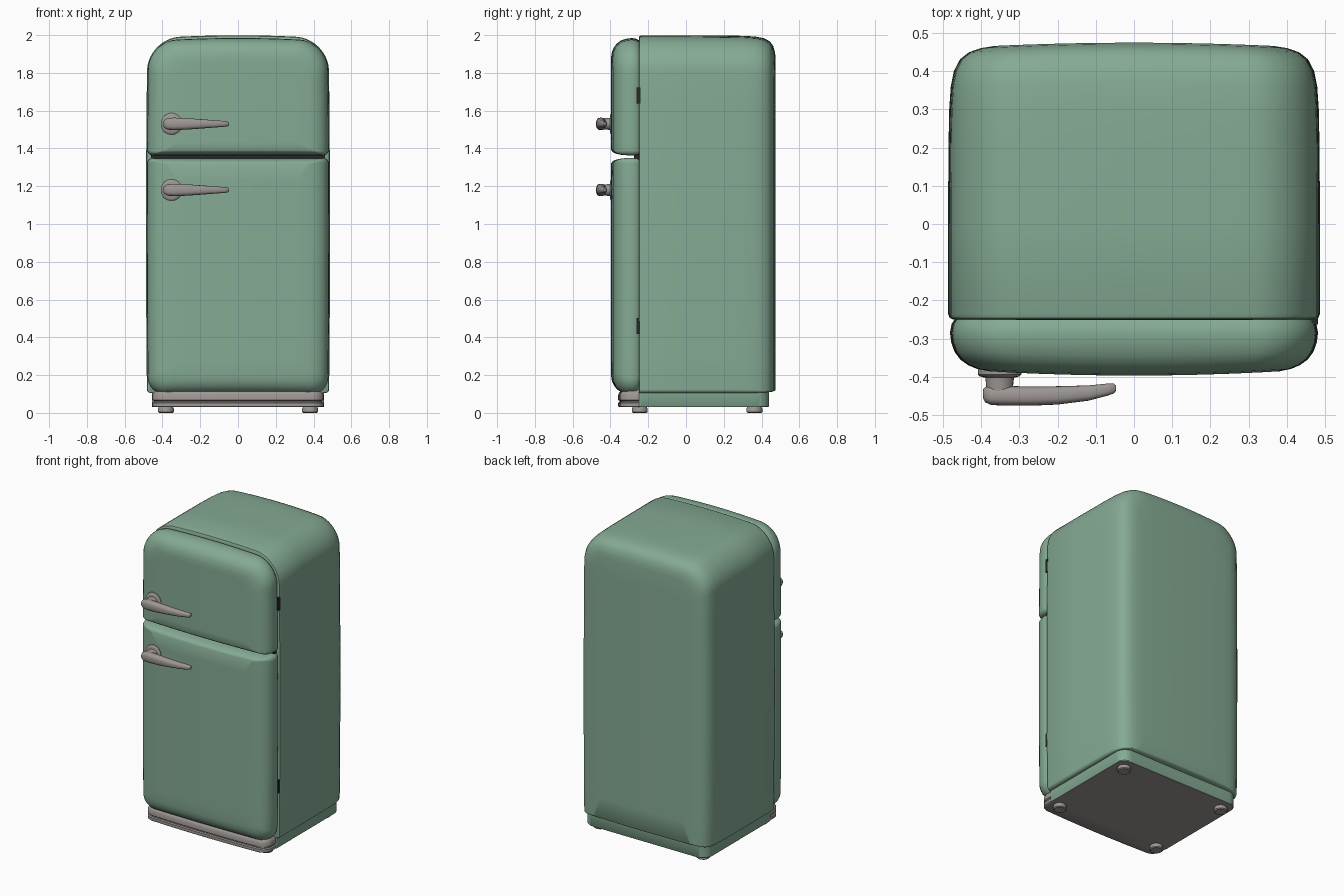
import bpy, bmesh, math
from mathutils import Vector, Matrix

if "Cube" in bpy.data.objects:
    bpy.data.objects.remove(bpy.data.objects["Cube"])


def material(name, rgb):
    m = bpy.data.materials.new(name)
    m.diffuse_color = (*rgb, 1)
    m.use_nodes = True
    m.node_tree.nodes["Principled BSDF"].inputs["Base Color"].default_value = m.diffuse_color
    return m


GREEN = material("sage green enamel", (0.235, 0.405, 0.295))
GRAY = material("warm gray metal", (0.34, 0.31, 0.295))
DARK = material("dark rubber", (0.02, 0.02, 0.02))


def finish(name, bm, mats, angle=40):
    bmesh.ops.recalc_face_normals(bm, faces=bm.faces)
    me = bpy.data.meshes.new(name)
    bm.to_mesh(me)
    bm.free()
    for m in mats:
        me.materials.append(m)
    ob = bpy.data.objects.new(name, me)
    bpy.context.collection.objects.link(ob)
    bpy.ops.object.select_all(action='DESELECT')
    ob.select_set(True)
    bpy.context.view_layer.objects.active = ob
    bpy.ops.object.shade_smooth_by_angle(angle=math.radians(angle))
    return ob


def loft(rings):
    bm = bmesh.new()
    loops = [[bm.verts.new(p) for p in r] for r in rings]
    n = len(loops[0])
    for a, b in zip(loops, loops[1:]):
        for i in range(n):
            j = (i + 1) % n
            bm.faces.new((a[i], a[j], b[j], b[i]))
    bm.faces.new(loops[0])
    bm.faces.new(loops[-1])
    return bm


def rounded_rect(hw, v0, v1, r0, r1, inset=0, f0=1, f1=1):
    """Outline in (u, v); r0/r1 round the low/high corners, f0/f1 scale the inset there."""
    hw, v0, v1 = hw - inset, v0 + f0 * inset, v1 - f1 * inset
    r0, r1 = max(r0 - inset * .5, .01), max(r1 - inset * .5, .01)
    corners = [(hw - r1, v1 - r1, r1, 0), (-hw + r1, v1 - r1, r1, 90),
               (-hw + r0, v0 + r0, r0, 180), (hw - r0, v0 + r0, r0, 270)]
    arcs = []
    for cx, cy, r, a0 in corners:
        arcs.append([Vector((cx + r * math.cos(math.radians(a0 + k * 9)),
                             cy + r * math.sin(math.radians(a0 + k * 9)))) for k in range(11)])
    pts = []
    for i, arc in enumerate(arcs):
        nxt = arcs[(i + 1) % 4][0]
        pts += arc + [arc[-1].lerp(nxt, k / 10) for k in range(1, 10)]
    return pts


def panel(name, hw, z0, z1, r0, r1, profile, bow, f0=1, f1=1, mat=GREEN):
    """Upright pillow shape: outline in xz, swept along y by (y, inset) pairs."""
    steps = [(y, d, 1) for y, d in profile]
    steps += [(*profile[-1], s) for s in (.85, .65, .45, .25, .02)]
    ya, yb = profile[0][0], profile[-1][0]
    zc = (z0 + z1) / 2
    rings = []
    for y, d, s in steps:
        ring = []
        for u, v in rounded_rect(hw, z0, z1, r0, r1, d, f0, f1):
            x, z = u * s, zc + (v - zc) * s
            k = 1 - (x / .48) ** 2
            yy = y + bow * k * ((y - ya) / (yb - ya)) ** 2
            top = max(0, (z - 1.5) / .5)
            x *= 1 + .015 * (1 - (z - .95) ** 2)
            ring.append((x, yy, z + .02 * k * top))
        rings.append(ring)
    return finish(name, loft(rings), [mat])


# Cabinet
panel("cabinet", .48, .105, 1.98, .02, .17,
      [(-.25, .012), (-.246, .004), (-.235, 0), (0, 0), (.2, .001), (.3, .003), (.36, .007),
       (.40, .015), (.43, .031), (.447, .054), (.456, .085), (.46, .12)], .015, f0=.15)

# Doors, with tight edges along the gap between them
door = [(-.25, .012), (-.262, .004), (-.285, 0), (-.31, .003), (-.335, .012), (-.354, .027),
        (-.367, .047), (-.375, .07), (-.379, .10)]
panel("freezer_door", .475, 1.363, 1.966, .03, .15, door, -.018, f0=.3)
panel("main_door", .475, .098, 1.35, .09, .03, door, -.018, f1=.3)

# Dark seal behind the doors
panel("door_seal", .455, .13, 1.955, .08, .15, [(-.24, 0), (-.275, 0)], 0, mat=DARK)

# Dark hinges on the right
for label, z in (("upper", 1.68), ("lower", .46)):
    bm = bmesh.new()
    bmesh.ops.create_cube(bm, size=1, matrix=Matrix.Translation((.47, -.252, z))
                          @ Matrix.Diagonal((.024, .022, .085, 1)))
    finish(label + "_hinge", bm, [DARK])

# Green plinth with a gray underside
rings = [[(u, v, z) for u, v in rounded_rect(.456, -.25, .44, .01, .07, d)]
         for z, d in ((.03, .004), (.035, 0), (.12, 0))]
bm = loft(rings)
bm.normal_update()
plinth = finish("plinth", bm, [GREEN, GRAY])
for p in plinth.data.polygons:
    if p.normal.z < -.9:
        p.material_index = 1

# Bowed kick plate with a stepped rib
rings = []
for z, d in ((.03, .006), (.035, 0), (.053, 0), (.058, .007), (.064, .007), (.069, 0),
             (.095, 0), (.108, .006), (.12, .02), (.132, .045)):
    rings.append([(u, v - (.012 * (1 - (u / .46) ** 2) if v < -.27 else 0), z)
                  for u, v in rounded_rect(.453, -.347, -.242, .06, .01, d, 1, 0)])
finish("kick_plate", loft(rings), [GRAY])

# Feet
for sx, side in ((-1, "left"), (1, "right")):
    for y, end in ((-.245, "front"), (.362, "back")):
        rings = [[(sx * .382 + r * math.cos(a * math.pi / 12), y + r * math.sin(a * math.pi / 12), z)
                  for a in range(24)] for z, r in ((0, .036), (.005, .042), (.022, .042), (.034, .036))]
        finish(f"{end}_{side}_foot", loft(rings), [GRAY])


# Lever handles: round plate, stem and tapered lever
def ellipse(n=24):
    return [(math.cos(2 * math.pi * i / n), math.sin(2 * math.pi * i / n)) for i in range(n)]


for label, z in (("freezer", 1.53), ("main", 1.18)):
    plate = [[(-.352 + r * c, y, z + r * s) for c, s in ellipse(32)]
             for y, r in ((-.365, .057), (-.394, .057), (-.399, .052), (-.402, .042))]
    finish(label + "_handle_plate", loft(plate), [GRAY])
    stem = [[(-.352 + r * c, y, z + r * .85 * s) for c, s in ellipse()]
            for y, r in ((-.385, .042), (-.402, .038), (-.415, .036), (-.45, .034))]
    finish(label + "_handle_stem", loft(stem), [GRAY])
    lever = []
    for x, yc, ry, rz in ((-.395, -.445, .012, .012), (-.39, -.447, .020, .021),
                          (-.375, -.449, .025, .029), (-.34, -.45, .026, .033),
                          (-.27, -.451, .025, .030), (-.2, -.449, .024, .025),
                          (-.12, -.443, .020, .019), (-.07, -.434, .016, .015),
                          (-.053, -.431, .013, .012), (-.047, -.43, .007, .007)):
        lever.append([(x, yc + ry * math.copysign(abs(c) ** .75, c),
                       z + rz * math.copysign(abs(s) ** .75, s)) for c, s in ellipse()])
    finish(label + "_handle_lever", loft(lever), [GRAY])
